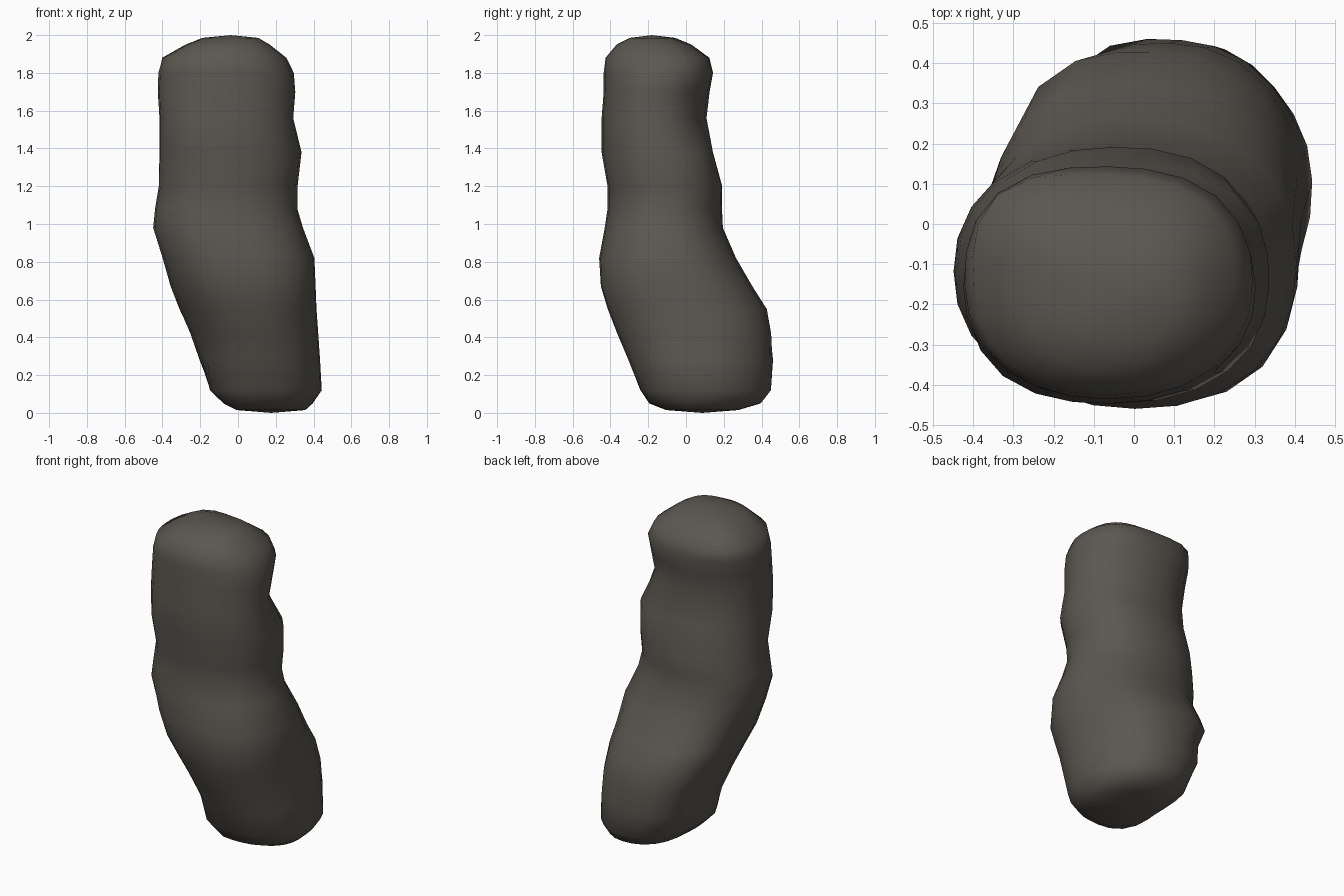
import bpy, bmesh, math

if "Cube" in bpy.data.objects:
    bpy.data.objects.remove(bpy.data.objects["Cube"])

SIDES = 24

mat = bpy.data.materials.new("dark warm grey")
mat.diffuse_color = (0.105, 0.095, 0.081, 1)
mat.use_nodes = True
mat.node_tree.nodes["Principled BSDF"].inputs["Base Color"].default_value = mat.diffuse_color

# Cross-sections: height, left, right, front, back
sections = [
    (0.015, 0.00, 0.36, -0.10, 0.28),
    (0.05, -0.07, 0.40, -0.19, 0.40),
    (0.12, -0.145, 0.45, -0.24, 0.455),
    (0.28, -0.20, 0.44, -0.31, 0.46),
    (0.42, -0.255, 0.43, -0.37, 0.455),
    (0.55, -0.31, 0.42, -0.42, 0.43),
    (0.67, -0.36, 0.415, -0.455, 0.355),
    (0.82, -0.405, 0.41, -0.465, 0.27),
    (0.98, -0.455, 0.35, -0.435, 0.20),
    (1.08, -0.445, 0.32, -0.42, 0.195),
    (1.20, -0.425, 0.32, -0.42, 0.195),
    (1.38, -0.42, 0.34, -0.45, 0.145),
    (1.56, -0.42, 0.30, -0.45, 0.115),
    (1.70, -0.43, 0.31, -0.44, 0.13),
    (1.80, -0.425, 0.30, -0.44, 0.145),
    (1.88, -0.40, 0.26, -0.43, 0.12),
    (1.95, -0.27, 0.17, -0.37, 0.02),
    (1.985, -0.18, 0.11, -0.30, -0.07),
]

# Lumps and hollows: height, direction in degrees, amount
lumps = [
    (0.25, 135, 0.05), (0.58, 135, 0.045), (1.93, 135, 0.05),
    (0.65, 315, 0.02), (0.15, 45, -0.025), (0.08, 225, 0.05),
    (1.45, 225, 0.02), (1.60, 45, -0.03), (1.33, 45, 0.03),
    (1.85, 45, 0.015),
]


def lump(z, a):
    total = 0
    for lz, deg, amount in lumps:
        d = (a - math.radians(deg) + math.pi) % (2 * math.pi) - math.pi
        total += amount * math.exp(-((z - lz) / 0.14) ** 2 - (d / 0.5) ** 2)
    return total


# Leaning lumpy body, lofted through slightly squared ovals
bm = bmesh.new()
rings = []
for i, (z, x0, x1, y0, y1) in enumerate(sections):
    cx, cy, rx, ry = (x0 + x1) / 2, (y0 + y1) / 2, (x1 - x0) / 2, (y1 - y0) / 2
    ring = []
    for k in range(SIDES):
        a = 2 * math.pi * k / SIDES
        c, s = math.cos(a), math.sin(a)
        r = 0.985 * (abs(c) ** 2.2 + abs(s) ** 2.2) ** (-1 / 2.2)
        d = lump(z, a)
        ring.append(bm.verts.new((cx + (rx * r + d) * c, cy + (ry * r + d) * s, z)))
    rings.append(ring)

# Side skin
for lo, hi in zip(rings, rings[1:]):
    for k in range(SIDES):
        n = (k + 1) % SIDES
        bm.faces.new((lo[k], lo[n], hi[n], hi[k]))

# Rounded end caps
for ring, z in ((rings[0], 0.0), (rings[-1], 2.0)):
    mid = bm.verts.new((sum(v.co.x for v in ring) / SIDES,
                        sum(v.co.y for v in ring) / SIDES, z))
    for k in range(SIDES):
        bm.faces.new((ring[k], ring[(k + 1) % SIDES], mid))

bmesh.ops.recalc_face_normals(bm, faces=bm.faces)
for f in bm.faces:
    f.smooth = True
mesh = bpy.data.meshes.new("lumpy_body")
bm.to_mesh(mesh)
bm.free()
mesh.materials.append(mat)
obj = bpy.data.objects.new("lumpy_body", mesh)
bpy.context.collection.objects.link(obj)
